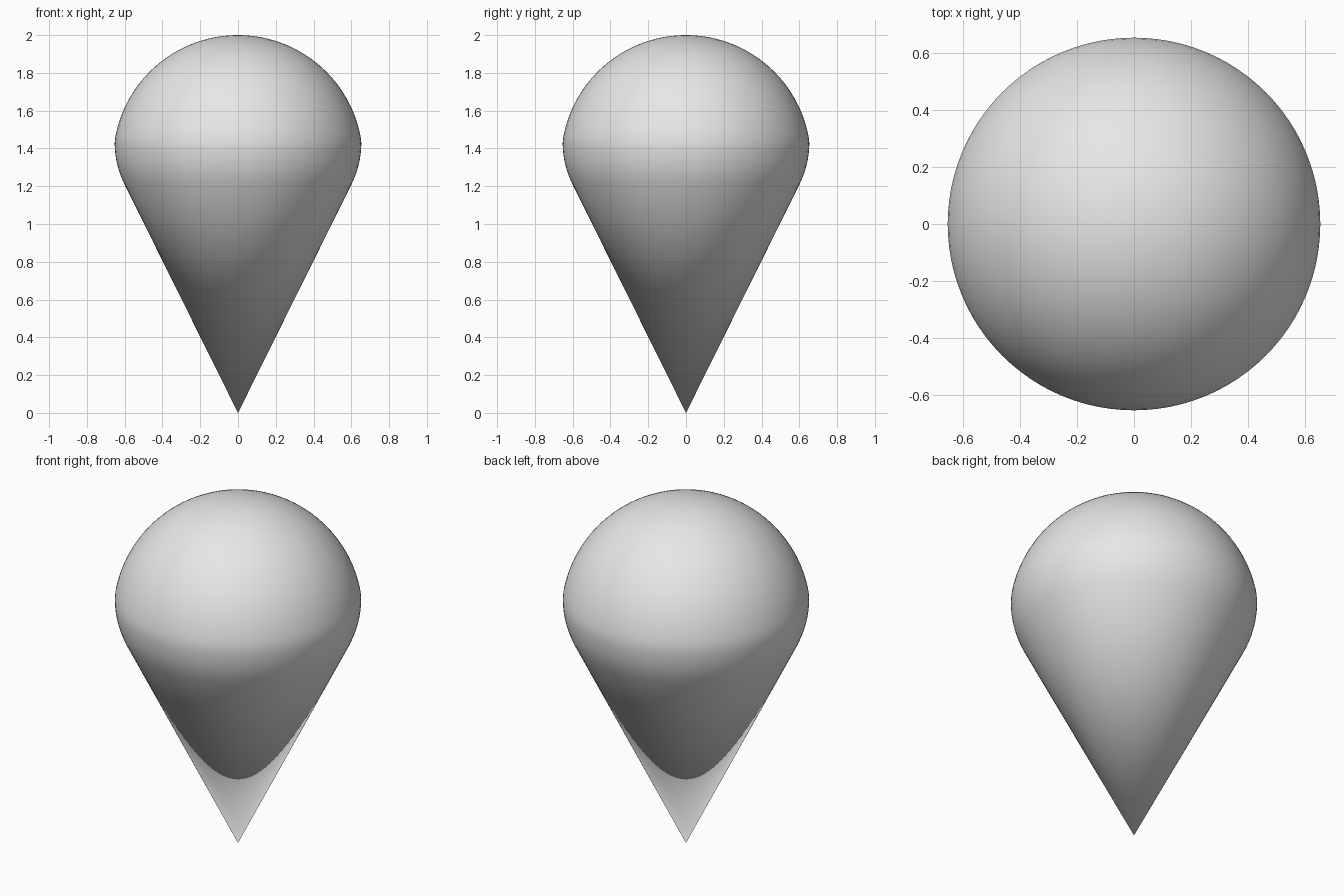
import bpy, bmesh, math

if "Cube" in bpy.data.objects:
    bpy.data.objects.remove(bpy.data.objects["Cube"])

SEGMENTS = 96

# profile (radius, height) from just above the tip to just below the top
profile = []
# lower shoulder arc, tangent to the straight cone side
R1, CX, CZ = 0.49, 0.163, 1.43
for i in range(9):
    a = math.radians(-26.57 * (1 - i / 8))
    profile.append((CX + R1 * math.cos(a), CZ + R1 * math.sin(a)))
# spherical dome
R2 = 0.661
C2 = 2.0 - R2
start = math.asin((1.465 - C2) / R2)
for i in range(24):
    a = start + (math.pi / 2 - start) * i / 24
    profile.append((R2 * math.cos(a), C2 + R2 * math.sin(a)))

# revolve the profile
bm = bmesh.new()
rings = []
for r, z in profile:
    rings.append([bm.verts.new((r * math.cos(2 * math.pi * k / SEGMENTS),
                                r * math.sin(2 * math.pi * k / SEGMENTS), z))
                  for k in range(SEGMENTS)])
tip = bm.verts.new((0, 0, 0))
top = bm.verts.new((0, 0, 2))
for k in range(SEGMENTS):
    n = (k + 1) % SEGMENTS
    bm.faces.new((tip, rings[0][n], rings[0][k]))
    for a, b in zip(rings, rings[1:]):
        bm.faces.new((a[k], a[n], b[n], b[k]))
    bm.faces.new((rings[-1][k], rings[-1][n], top))
for f in bm.faces:
    f.smooth = True
bmesh.ops.recalc_face_normals(bm, faces=bm.faces[:])

mesh = bpy.data.meshes.new("pin_body")
bm.to_mesh(mesh)
bm.free()
pin = bpy.data.objects.new("pin_body", mesh)
bpy.context.collection.objects.link(pin)

# single plain grey colour
mat = bpy.data.materials.new("light_grey")
mat.diffuse_color = (0.8, 0.8, 0.8, 1)
mat.use_nodes = True
mat.node_tree.nodes["Principled BSDF"].inputs["Base Color"].default_value = mat.diffuse_color
mesh.materials.append(mat)
